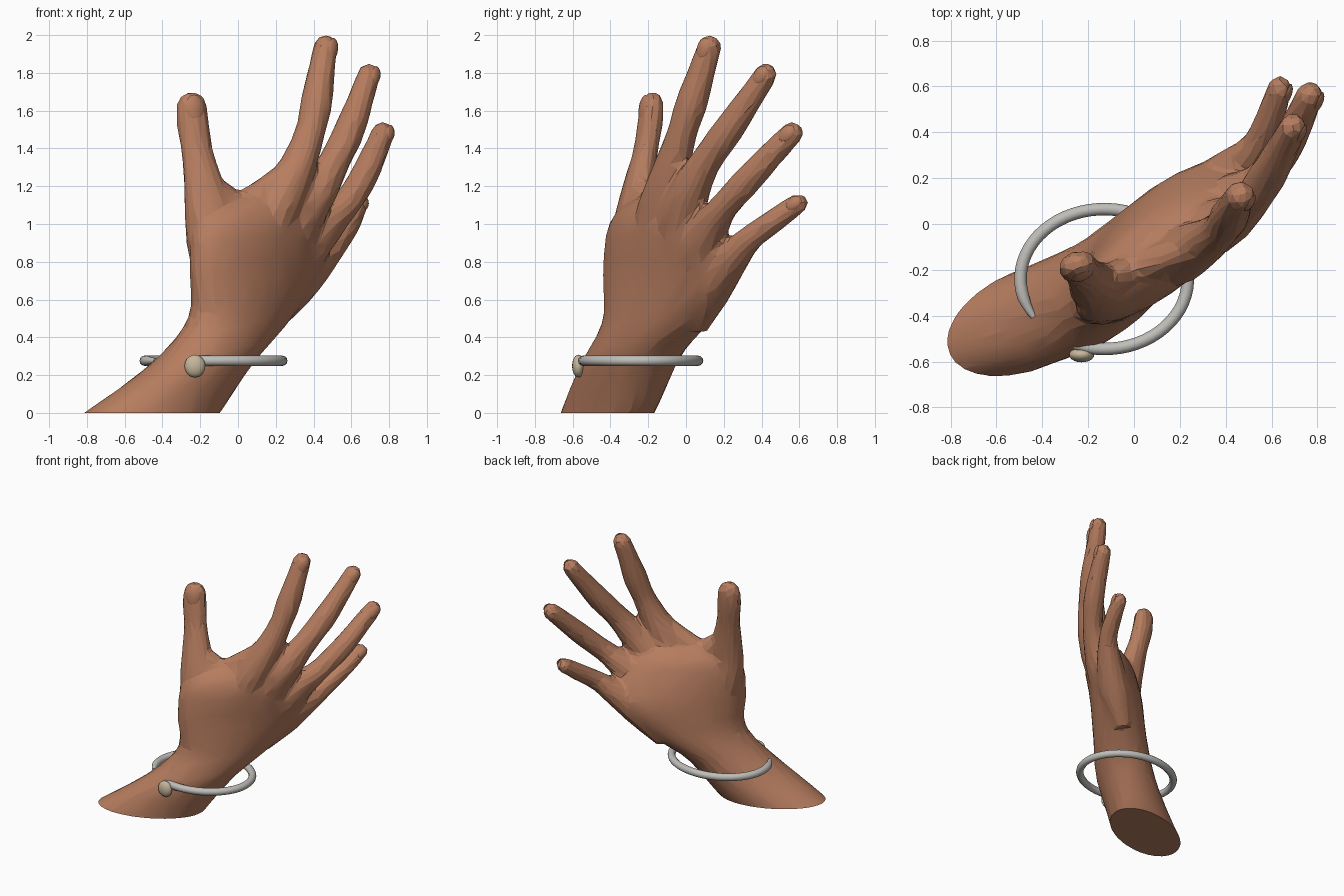
import bpy, bmesh, math
from mathutils import Vector

if "Cube" in bpy.data.objects:
    bpy.data.objects.remove(bpy.data.objects["Cube"])


def material(name, rgb):
    m = bpy.data.materials.new(name)
    m.diffuse_color = (*rgb, 1)
    m.use_nodes = True
    m.node_tree.nodes["Principled BSDF"].inputs["Base Color"].default_value = m.diffuse_color
    return m


SKIN = material("warm brown skin", (0.47, 0.205, 0.115))
METAL = material("silver metal", (0.52, 0.51, 0.48))
BEAD = material("cream bead", (0.56, 0.47, 0.33))


def add_object(name, bm, mat):
    bmesh.ops.recalc_face_normals(bm, faces=bm.faces[:])
    me = bpy.data.meshes.new(name)
    bm.to_mesh(me)
    bm.free()
    me.materials.append(mat)
    ob = bpy.data.objects.new(name, me)
    bpy.context.collection.objects.link(ob)
    return ob


def activate(ob):
    bpy.ops.object.select_all(action='DESELECT')
    ob.select_set(True)
    bpy.context.view_layer.objects.active = ob


def loft(bm, rings):
    loops = [[bm.verts.new(p) for p in r] for r in rings]
    n = len(loops[0])
    for a, b in zip(loops, loops[1:]):
        for i in range(n):
            bm.faces.new((a[i], a[(i + 1) % n], b[(i + 1) % n], b[i]))
    bm.faces.new(loops[0])
    bm.faces.new(loops[-1])


def spline(keys, steps=5):
    """Catmull-Rom through rows of numbers."""
    k = [Vector(r) for r in keys]
    k = [2 * k[0] - k[1]] + k + [2 * k[-1] - k[-2]]
    out = []
    for i in range(1, len(k) - 2):
        for s in range(steps):
            t = s / steps
            out.append(0.5 * (2 * k[i] + (k[i + 1] - k[i - 1]) * t
                       + (2 * k[i - 1] - 5 * k[i] + 4 * k[i + 1] - k[i + 2]) * t * t
                       + (3 * k[i] - k[i - 1] - 3 * k[i + 1] + k[i + 2]) * t ** 3))
    return out + [k[-2]]


def tube(bm, keys, back, flat=1.0, sides=16):
    """Finger tube from (x, y, z, radius) rows, with a rounded tip."""
    rows = spline(keys)
    pts = [Vector(r[:3]) for r in rows]
    rad = [r[3] for r in rows]
    end = (pts[-1] - pts[-2]).normalized()
    tip, tr = pts[-1], rad[-1]
    for a in (25, 45, 62, 76, 86):
        pts.append(tip + end * tr * math.sin(math.radians(a)))
        rad.append(tr * math.cos(math.radians(a)))
    rings = []
    for i, (p, r) in enumerate(zip(pts, rad)):
        t = (pts[min(i + 1, len(pts) - 1)] - pts[max(i - 1, 0)]).normalized()
        s = t.cross(Vector(back)).normalized()
        u = s.cross(t)
        rings.append([p + r * (math.cos(2 * math.pi * j / sides) * s
                      + flat * math.sin(2 * math.pi * j / sides) * u) for j in range(sides)])
    loft(bm, rings)


# metacarpal, knuckle, joints and tip of each finger
BACK = (0.8, -0.58, 0.0)
FINGERS = {
    "index": [(.1, -.14, .72, .08), (.17, -.15, 1.0, .12), (.25, -.11, 1.17, .115),
              (.335, -.06, 1.35, .092), (.385, -.015, 1.5, .08), (.415, .03, 1.64, .086),
              (.445, .09, 1.83, .071), (.464, .123, 1.936, .066)],
    "middle": [(.17, -.07, .68, .08), (.305, -.03, 1.0, .125), (.425, .025, 1.18, .105),
               (.515, .11, 1.34, .083), (.585, .215, 1.485, .083), (.65, .335, 1.66, .07),
               (.692, .422, 1.79, .062)],
    "ring": [(.19, -.01, .6, .08), (.33, .06, .84, .125), (.445, .12, .97, .105),
             (.56, .2, 1.09, .077), (.655, .325, 1.23, .077), (.72, .455, 1.37, .069),
             (.766, .56, 1.48, .062)],
    "little": [(.15, .05, .46, .07), (.29, .13, .66, .115), (.41, .22, .79, .1),
               (.53, .335, .92, .07), (.595, .47, 1.02, .063), (.635, .592, 1.108, .055)],
}
THUMB = [(-.12, -.27, .7, .11), (-.13, -.275, .9, .145), (-.15, -.275, 1.03, .135),
         (-.18, -.25, 1.2, .11), (-.215, -.215, 1.38, .086), (-.24, -.19, 1.53, .088),
         (-.245, -.18, 1.617, .084)]
WEB = [(-.2, -.25, 1.26, .06), (-.1, -.235, 1.15, .085), (0, -.2, 1.085, .09),
       (.12, -.155, 1.135, .095), (.29, -.09, 1.27, .085)]

# forearm, wrist and palm: level slices (centre x, centre y, z, half length, half width, angle)
SLICES = [(-.575, -.465, -.1, .395, .22, 20), (-.455, -.415, 0, .382, .217, 23),
          (-.172, -.293, .28, .302, .215, 40), (.008, -.15, .5, .35, .195, 48),
          (.1, -.083, .75, .468, .19, 45), (.12, -.11, .95, .445, .18, 39),
          (.125, -.12, 1.06, .37, .15, 36), (.17, -.11, 1.13, .26, .1, 33)]
bm = bmesh.new()
rings = []
for x, y, z, a, b, ang in spline(SLICES):
    c, s = math.cos(math.radians(ang)), math.sin(math.radians(ang))
    ring = []
    for j in range(28):
        u, v = a * math.cos(j * math.pi / 14), b * math.sin(j * math.pi / 14)
        ring.append((x + u * c - v * s, y + u * s + v * c, z))
    rings.append(ring)
loft(bm, rings)
for keys in FINGERS.values():
    tube(bm, keys, BACK)
tube(bm, THUMB, (.25, -1, 0), .76)
tube(bm, WEB, (.5, -.86, 0), .8)
hand = add_object("hand", bm, SKIN)

# fuse the parts into one skin, then reduce to soft facets
activate(hand)
m = hand.modifiers.new("fuse", 'REMESH')
m.mode, m.voxel_size = 'VOXEL', 0.014
m = hand.modifiers.new("soften", 'SMOOTH')
m.factor, m.iterations = 0.5, 14
m = hand.modifiers.new("facets", 'DECIMATE')
m.ratio = 0.032
for name in [m.name for m in hand.modifiers]:
    bpy.ops.object.modifier_apply(modifier=name)

# flat cut through the forearm
bm = bmesh.new()
bm.from_mesh(hand.data)
cut = bmesh.ops.bisect_plane(bm, geom=bm.verts[:] + bm.edges[:] + bm.faces[:],
                             plane_co=(0, 0, 0), plane_no=(0, 0, -1), clear_outer=True)
rim = [e for e in cut["geom_cut"] if isinstance(e, bmesh.types.BMEdge)]
bmesh.ops.contextual_create(bm, geom=rim)
bmesh.ops.recalc_face_normals(bm, faces=bm.faces[:])
bm.to_mesh(hand.data)
bm.free()
bpy.ops.object.shade_smooth_by_angle(angle=math.radians(11))

# fingernails: thin shells lying on the back of each fingertip
for name, keys in list(FINGERS.items()) + [("thumb", THUMB)]:
    back = Vector((.35, -.93, 0)) if name == "thumb" else Vector(BACK)
    p, q = Vector(keys[-1][:3]), Vector(keys[-2][:3])
    r = keys[-1][3]
    t = (p - q).normalized()
    s = t.cross(back).normalized()
    u = s.cross(t)
    depth = r * (.76 if name == "thumb" else 1)
    bm = bmesh.new()
    bmesh.ops.create_uvsphere(bm, u_segments=14, v_segments=8, radius=1)
    for v in bm.verts:
        x, y, z = v.co
        v.co = p + t * (y * r * .85 - r * .1) + s * x * r * .62 \
            + u * (depth * .92 + z * .009 - x * x * depth * .15 - max(y, 0) ** 2 * depth * .22)
    nail = add_object(name + "_nail", bm, SKIN)
    activate(nail)
    bpy.ops.object.shade_smooth_by_angle(angle=math.radians(40))

# open bangle with tapering ends
bm = bmesh.new()
rings = []
N = 56
for i in range(N + 1):
    a = math.radians(-121 + 334 * i / N)
    r = .027 * min(1, .5 + min(i, N - i) * .16)
    out = Vector((math.cos(a) / .365, math.sin(a) / .305, 0)).normalized()
    c = Vector((-.13 + .365 * math.cos(a), -.24 + .305 * math.sin(a), .276))
    rings.append([c + r * (out * math.cos(k * math.pi / 6) + Vector((0, 0, 1)) * math.sin(k * math.pi / 6))
                  for k in range(12)])
loft(bm, rings)
activate(add_object("bangle", bm, METAL))
bpy.ops.object.shade_smooth_by_angle(angle=math.radians(40))

# bead hanging on the bangle
bm = bmesh.new()
bmesh.ops.create_uvsphere(bm, u_segments=20, v_segments=12, radius=1)
for v in bm.verts:
    v.co = (-.228 + v.co.x * .055, -.57 + v.co.y * .033, .248 + v.co.z * .06)
activate(add_object("bead", bm, BEAD))
bpy.ops.object.shade_smooth_by_angle(angle=math.radians(40))
